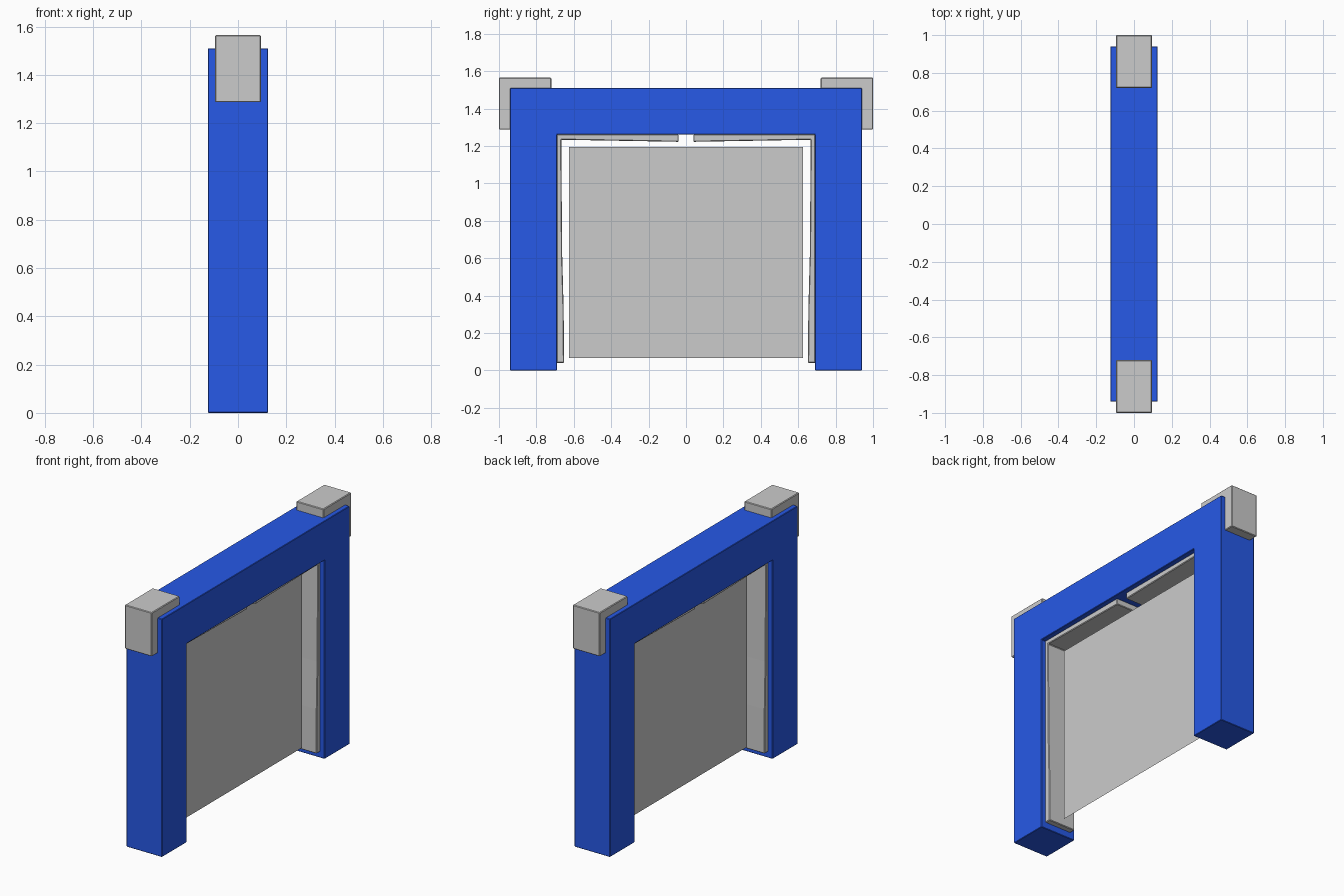
import bpy
import bmesh

if "Cube" in bpy.data.objects:
    bpy.data.objects.remove(bpy.data.objects["Cube"])


def prism(name, profile, half_width, bevel=0.0, material=None):
    """Extrude a (y, z) profile along x, centred on x = 0."""
    bm = bmesh.new()
    verts = [bm.verts.new((-half_width, y, z)) for y, z in profile]
    face = bm.faces.new(verts)
    out = bmesh.ops.extrude_face_region(bm, geom=[face])
    moved = [g for g in out["geom"] if isinstance(g, bmesh.types.BMVert)]
    bmesh.ops.translate(bm, verts=moved, vec=(2 * half_width, 0, 0))
    bmesh.ops.recalc_face_normals(bm, faces=bm.faces)
    mesh = bpy.data.meshes.new(name)
    bm.to_mesh(mesh)
    bm.free()
    obj = bpy.data.objects.new(name, mesh)
    bpy.context.collection.objects.link(obj)
    if material:
        mesh.materials.append(material)
    if bevel:
        mod = obj.modifiers.new("Bevel", 'BEVEL')
        mod.width = bevel
        mod.segments = 1
        mod.limit_method = 'ANGLE'
    return obj


blue = bpy.data.materials.new("blue")
blue.diffuse_color = (0.02, 0.1, 0.8, 1)
blue.use_nodes = True
blue.node_tree.nodes["Principled BSDF"].inputs["Base Color"].default_value = blue.diffuse_color

# Upright U-shaped door frame
prism("door_frame", [(-0.94, 0), (-0.94, 1.51), (0.94, 1.51), (0.94, 0),
                     (0.69, 0), (0.69, 1.26), (-0.69, 1.26), (-0.69, 0)],
      0.125, 0.003, blue)

# Corner guards wrapping the upper corners, and inner lining strips
guard = [(0.72, 1.505), (0.72, 1.565), (1.0, 1.565), (1.0, 1.287),
         (0.935, 1.287), (0.935, 1.505)]
lining = [(0.692, 0.04), (0.652, 0.04), (0.654, 0.32), (0.662, 0.62),
          (0.667, 1.233), (0.04, 1.222), (0.04, 1.262), (0.692, 1.262)]
for side, s in (("left", -1), ("right", 1)):
    prism(f"corner_guard_{side}", [(s * y, z) for y, z in guard], 0.095, 0.004)
    prism(f"inner_lining_{side}", [(s * y, z) for y, z in lining], 0.095, 0.004)

# Thin panel hanging in the opening
mesh = bpy.data.meshes.new("door_panel")
mesh.from_pydata([(0.01, -0.625, 0.065), (0.01, 0.625, 0.065),
                  (0.01, 0.625, 1.195), (0.01, -0.625, 1.195)],
                 [], [(0, 1, 2, 3)])
bpy.context.collection.objects.link(bpy.data.objects.new("door_panel", mesh))
